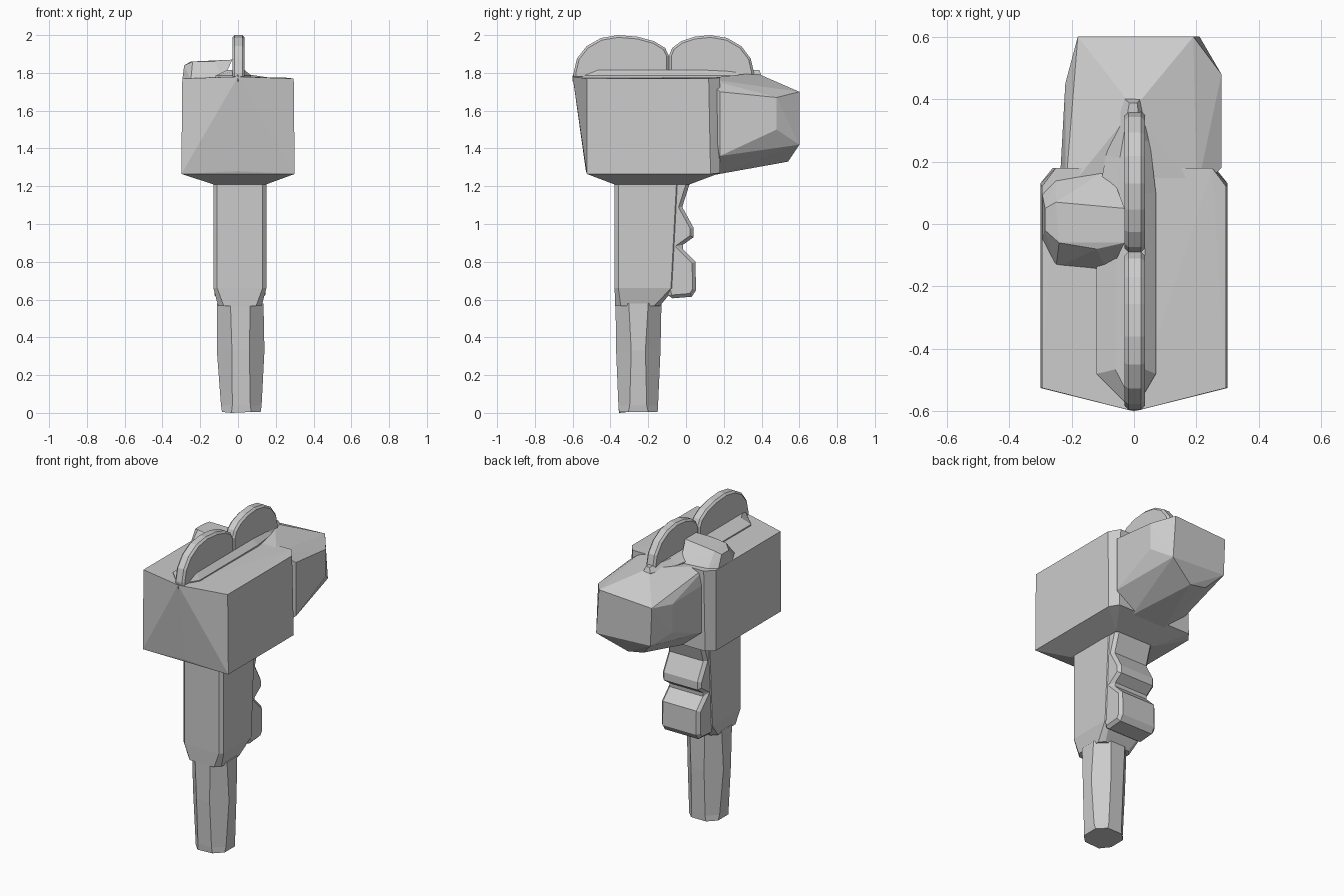
import bpy, bmesh
from math import sin, cos, pi


def finish(name, bm, bevel=0):
    bmesh.ops.recalc_face_normals(bm, faces=bm.faces[:])
    me = bpy.data.meshes.new(name)
    bm.to_mesh(me)
    bm.free()
    ob = bpy.data.objects.new(name, me)
    bpy.context.collection.objects.link(ob)
    if bevel:
        m = ob.modifiers.new("bevel", 'BEVEL')
        m.width, m.segments = bevel, 1
        m.limit_method, m.angle_limit = 'ANGLE', 1.0
    return ob


def hull(name, pts):
    bm = bmesh.new()
    for p in pts:
        bm.verts.new(p)
    res = bmesh.ops.convex_hull(bm, input=bm.verts[:])
    junk = {g for g in res["geom_interior"] + res["geom_unused"]
            if isinstance(g, bmesh.types.BMVert)}
    bmesh.ops.delete(bm, geom=list(junk), context='VERTS')
    bmesh.ops.dissolve_limit(bm, angle_limit=0.01, verts=bm.verts[:], edges=bm.edges[:])
    return finish(name, bm)


def loft(name, rings, bevel=0):
    bm = bmesh.new()
    vs = [[bm.verts.new(p) for p in r] for r in rings]
    n = len(vs[0])
    for a, b in zip(vs, vs[1:]):
        for i in range(n):
            j = (i + 1) % n
            bm.faces.new((a[i], a[j], b[j], b[i]))
    bm.faces.new(vs[0])
    bm.faces.new(vs[-1])
    return finish(name, bm, bevel)


def chamfered(x0, x1, y0, y1, z, c):
    return [(x0 + c, y0, z), (x1 - c, y0, z), (x1, y0 + c, z), (x1, y1 - c, z),
            (x1 - c, y1, z), (x0 + c, y1, z), (x0, y1 - c, z), (x0, y0 + c, z)]


def side_profile(name, prof, x0, x1, bevel=0):
    return loft(name, [[(x, y, z) for y, z in prof] for x in (x0, x1)], bevel)


# Main body with pointed top front and tapered underside
body = [(0, -0.60, 1.78), (0, -0.53, 1.28)]
for s in (-1, 1):
    body += [(s * 0.295, -0.525, 1.77), (s * 0.30, -0.525, 1.265),
             (s * 0.295, 0.12, 1.77), (s * 0.30, 0.13, 1.265),
             (s * 0.25, 0.18, 1.775), (s * 0.26, 0.18, 1.27)]
body += [(x, y, 1.21) for x in (-0.13, 0.15) for y in (-0.38, 0.02)]
hull("body", body)

# Faceted rear block
hull("rear_block", [
    (-0.22, 0.10, 1.77), (0.20, 0.10, 1.77), (-0.235, 0.18, 1.68), (0.28, 0.18, 1.70),
    (-0.235, 0.18, 1.38), (0.28, 0.18, 1.36), (-0.10, 0.15, 1.26), (0.14, 0.15, 1.26),
    (0, 0.37, 1.80), (-0.22, 0.45, 1.66), (0.28, 0.48, 1.67), (0.28, 0.48, 1.50),
    (-0.22, 0.45, 1.48), (-0.18, 0.60, 1.68), (0.19, 0.60, 1.70),
    (0.21, 0.60, 1.42), (-0.17, 0.60, 1.44), (0.03, 0.54, 1.33), (-0.08, 0.54, 1.35)])

# Long pointed plate under the fins
plan = [(0, -0.60), (0.07, -0.48), (0.07, 0.10), (0.05, 0.27), (0.02, 0.40),
        (-0.03, 0.40), (-0.09, 0.22), (-0.12, 0.05), (-0.12, -0.48)]
loft("top_plate", [[(x, y, 1.755) for x, y in plan],
                   [(x, y, 1.785) for x, y in plan],
                   [(x * 0.5, y * 0.97, 1.815) for x, y in plan]])


# Two rounded fins
def fin(name, y0, peak, y1, z0, z1):
    prof = [(y0, 1.77)]
    for i in range(9):
        t = pi * i / 8
        c = -cos(t)
        y = peak + c * ((peak - y0) if c < 0 else (y1 - peak))
        base = z0 if c < 0 else z1
        prof.append((y, base + (2.0 - base) * sin(t)))
    prof.append((y1, 1.77))
    side_profile(name, prof, -0.03, 0.035, 0.012)


fin("front_fin", -0.595, -0.36, -0.09, 1.80, 1.89)
fin("rear_fin", -0.09, 0.13, 0.36, 1.89, 1.80)

# Small side knob on top
hull("side_knob", [
    (-0.295, 0.10, 1.76), (-0.295, -0.05, 1.76), (-0.25, -0.14, 1.76), (-0.08, -0.16, 1.76),
    (-0.08, 0.18, 1.76), (-0.25, 0.15, 1.76), (-0.285, 0.05, 1.84), (-0.285, -0.02, 1.84),
    (-0.25, 0.07, 1.86), (-0.24, -0.06, 1.86), (-0.12, 0.06, 1.86), (-0.12, -0.08, 1.86),
    (-0.03, 0.05, 1.87), (-0.03, -0.06, 1.87)])

# Handle core
loft("handle", [chamfered(-0.105, 0.125, -0.375, -0.14, 0.565, 0.03),
                chamfered(-0.13, 0.15, -0.378, -0.06, 0.66, 0.02),
                chamfered(-0.13, 0.15, -0.378, -0.03, 1.23, 0.02)])

# Finger grip bumps at the back of the handle
side_profile("finger_grip", [
    (-0.20, 1.23), (0.025, 1.23), (-0.02, 1.09), (0.04, 0.98), (0.04, 0.93),
    (-0.03, 0.88), (0.05, 0.80), (0.053, 0.65), (0.03, 0.615), (-0.09, 0.605),
    (-0.10, 0.65), (-0.20, 0.68)], -0.125, 0.145, 0.018)

# Tapered octagonal post
loft("post", [chamfered(-0.085, 0.12, -0.355, -0.15, 0.005, 0.05),
              chamfered(-0.09, 0.125, -0.358, -0.148, 0.04, 0.06),
              chamfered(-0.112, 0.14, -0.37, -0.135, 0.33, 0.08),
              chamfered(-0.11, 0.135, -0.373, -0.13, 0.58, 0.07)])
bpy.data.objects["post"].data.vertices[0].co.z = 0
